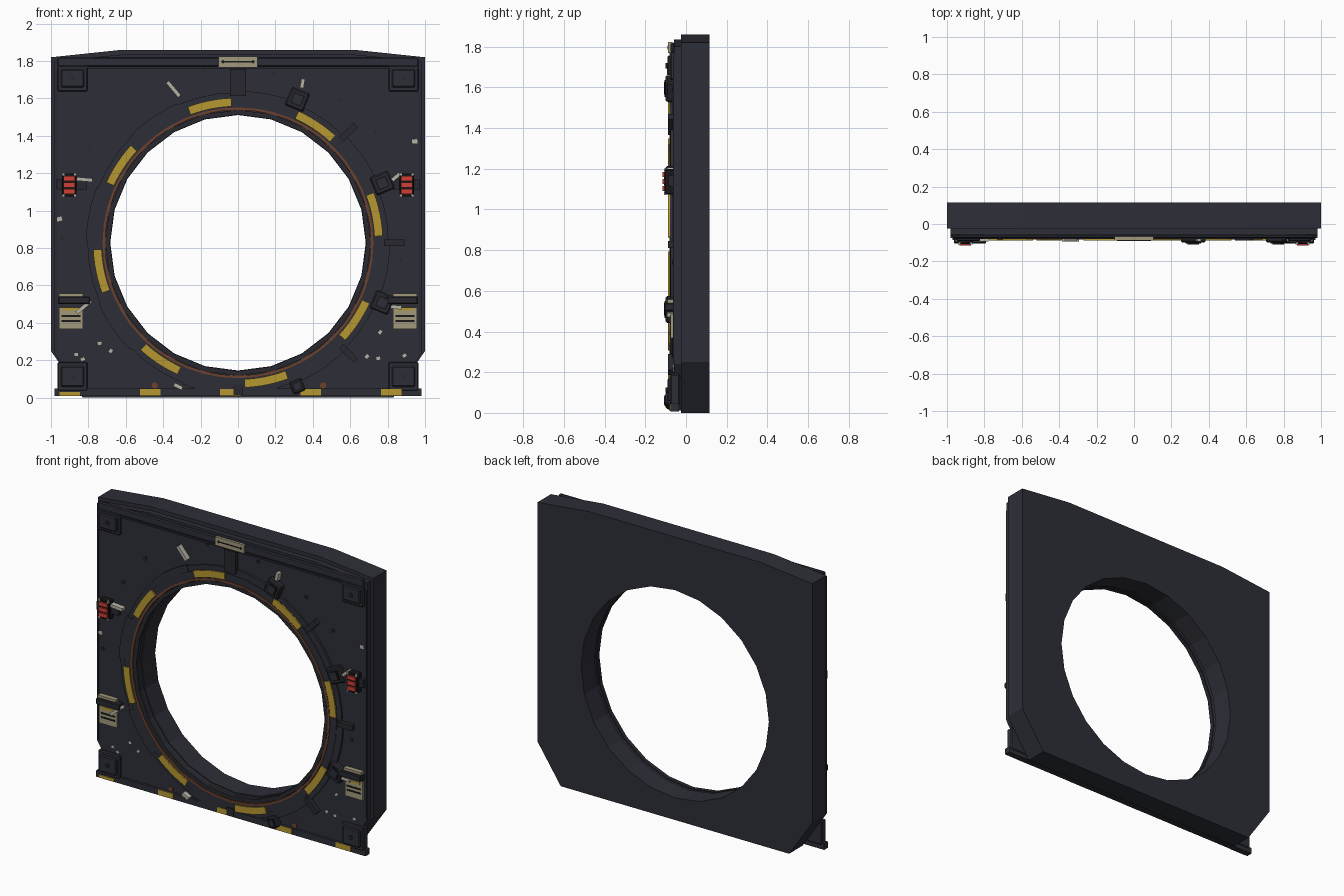
import bpy, bmesh, math, random
from mathutils import Matrix, Vector

old = bpy.data.objects.get("Cube")
if old:
    bpy.data.objects.remove(old, do_unlink=True)
random.seed(4)
CZ = 0.828  # height of the opening's centre


def material(name, r, g, b):
    m = bpy.data.materials.new(name)
    m.use_nodes = True
    m.diffuse_color = (r, g, b, 1)
    node = next(n for n in m.node_tree.nodes if n.type == 'BSDF_PRINCIPLED')
    node.inputs["Base Color"].default_value = (r, g, b, 1)
    node.inputs["Roughness"].default_value = 0.7
    return m


STEEL = material("dark steel", 0.027, 0.028, 0.039)
TRIM = material("darker trim", 0.021, 0.022, 0.029)
YELLOW = material("hazard yellow", 0.47, 0.31, 0.03)
COPPER = material("copper", 0.15, 0.052, 0.026)
RED = material("warning red", 0.62, 0.05, 0.035)
BEIGE = material("label beige", 0.36, 0.32, 0.2)
PALE = material("bare metal", 0.47, 0.45, 0.38)
BLACK = material("black", 0.009, 0.009, 0.011)


def finish(bm, name, mat, bevel=0):
    bmesh.ops.recalc_face_normals(bm, faces=bm.faces)
    me = bpy.data.meshes.new(name)
    bm.to_mesh(me)
    bm.free()
    me.materials.append(mat)
    ob = bpy.data.objects.new(name, me)
    bpy.context.collection.objects.link(ob)
    if bevel:
        mod = ob.modifiers.new("bevel", 'BEVEL')
        mod.width = bevel
        mod.segments = 1
    return ob


def box(name, x, z, w, h, y0, y1, mat, rot=0, bevel=0):
    """Box centred at x, z, turned in the front plane by rot degrees."""
    bm = bmesh.new()
    mtx = (Matrix.Translation((x, (y0 + y1) / 2, z))
           @ Matrix.Rotation(-math.radians(rot), 4, 'Y')
           @ Matrix.Diagonal((w, y1 - y0, h, 1)))
    bmesh.ops.create_cube(bm, size=1, matrix=mtx)
    return finish(bm, name, mat, bevel)


def disc(name, x, z, r, y0, y1, mat, sides=8):
    bm = bmesh.new()
    mtx = Matrix.Translation((x, (y0 + y1) / 2, z)) @ Matrix.Rotation(math.pi / 2, 4, 'X')
    bmesh.ops.create_cone(bm, cap_ends=True, segments=sides, radius1=r, radius2=r,
                          depth=y1 - y0, matrix=mtx)
    return finish(bm, name, mat)


def polar(r, deg):
    a = math.radians(deg)
    return r * math.cos(a), CZ + r * math.sin(a)


def arc(name, r0, r1, a0, a1, y0, y1, mat, n):
    """Flat ring, or a piece of one, around the opening."""
    bm = bmesh.new()
    full = abs(a1 - a0) >= 360
    loops = []
    for i in range(n if full else n + 1):
        a = a0 + (a1 - a0) * i / n
        ring = []
        for r, y in ((r0, y0), (r1, y0), (r1, y1), (r0, y1)):
            x, z = polar(r, a)
            ring.append(bm.verts.new((x, y, z)))
        loops.append(ring)
    if not full:
        bm.faces.new(loops[0])
        bm.faces.new(loops[-1])
    for i in range(n):
        p, q = loops[i], loops[(i + 1) % len(loops)]
        for k in range(4):
            j = (k + 1) % 4
            bm.faces.new((p[k], p[j], q[j], q[k]))
    return finish(bm, name, mat)


def slab(name, half, hole, y0, y1, mat):
    """Mirrored outline with a 24-sided opening, pushed back from y0 to y1."""
    outline = half + [(-x, z) for x, z in reversed(half)]
    bm = bmesh.new()
    edges = []
    for pts in (outline, [polar(hole, i * 15) for i in range(24)]):
        vs = [bm.verts.new((x, y0, z)) for x, z in pts]
        edges += [bm.edges.new((vs[i - 1], vs[i])) for i in range(len(vs))]
    bmesh.ops.triangle_fill(bm, use_beauty=True, edges=edges, normal=Vector((0, -1, 0)))
    out = bmesh.ops.extrude_face_region(bm, geom=bm.faces[:])
    moved = [v for v in out["geom"] if isinstance(v, bmesh.types.BMVert)]
    bmesh.ops.translate(bm, verts=moved, vec=(0, y1 - y0, 0))
    return finish(bm, name, mat)


# Main frame and front panel
slab("frame_body", [(0.83, 0), (1, 0.25), (1, 1.82), (0.62, 1.86)], 0.683, -0.025, 0.115, STEEL)
slab("front_panel", [(0.83, 0.012), (0.982, 0.24), (0.982, 1.8), (0.61, 1.835)], 0.69, -0.06, -0.02, STEEL)

# Rings around the opening
arc("outer_ring", 0.76, 0.805, 0, 360, -0.07, -0.05, STEEL, 48)
arc("middle_ring", 0.722, 0.77, 0, 360, -0.078, -0.05, STEEL, 48)
arc("copper_ring", 0.71, 0.724, 0, 360, -0.082, -0.05, COPPER, 48)
arc("inner_ring", 0.685, 0.711, 0, 360, -0.078, -0.05, TRIM, 24)
for k in range(8):
    mid = 11.5 + 45 * k
    arc("hazard_segment", 0.73, 0.775, mid - 8.8, mid + 8.8, -0.088, -0.079, YELLOW, 6)
    arc("ring_segment", 0.765, 0.812, mid + 12, mid + 33, -0.075, -0.05, STEEL, 6)

# Clamps and stops along the ring
for a in (67.5, 22.5, -22.5, -67.5):
    r = 0.835 if abs(a) < 60 else 0.83
    x, z = polar(r, a)
    size = 0.105 if a > -60 else 0.07
    box("ring_clamp", x, z, size, size, -0.1, -0.055, TRIM, a, 0.008)
    box("clamp_recess", x, z, size * .6, size * .6, -0.105, -0.099, BLACK, a)
    box("clamp_window", x, z, size * .45, size * .45, -0.109, -0.104, STEEL, a)
for a in (45, 0, -45):
    x, z = polar(0.835, a)
    box("ring_stop", x, z, 0.11, 0.035, -0.088, -0.055, TRIM, a)
box("top_post", 0, 1.685, 0.085, 0.145, -0.085, -0.055, TRIM)
box("bottom_post", 0, 0.04, 0.05, 0.05, -0.085, -0.055, TRIM)

# Top rail with direction tag
box("top_rail", 0, 1.795, 1.93, 0.05, -0.075, -0.055, STEEL, 0, 0.006)
box("top_rail_lip", 0, 1.765, 1.93, 0.012, -0.08, -0.055, TRIM)
box("direction_tag", 0, 1.796, 0.21, 0.056, -0.088, -0.07, BEIGE)
box("tag_line", 0, 1.796, 0.16, 0.007, -0.09, -0.087, BLACK)
for s in (-1, 1):
    box("tag_arrow_end", s * 0.08, 1.796, 0.014, 0.014, -0.09, -0.087, BLACK, 45)

# Bottom rail with hazard patches
box("bottom_rail", 0, 0.028, 1.96, 0.04, -0.075, -0.035, STEEL)
for i in range(5):
    half = i == 0
    box("rail_patch", -0.9 + 0.43 * i, 0.02 if half else 0.029, 0.11,
        0.02 if half else 0.036, -0.08, -0.074, YELLOW)

# Parts found on both sides
for s in (-1, 1):
    for z, h in ((1.707, 0.14), (0.113, 0.155)):
        box("corner_plate", s * 0.885, z, 0.16, h, -0.078, -0.03, STEEL, 0, 0.006)
        box("corner_pad", s * 0.885, z, 0.125, h - 0.045, -0.092, -0.07, STEEL, 0, 0.006)
        disc("corner_bolt", s * 0.885, z, 0.013, -0.1, -0.09, TRIM)
    box("side_rail", s * 0.975, 1.0, 0.012, 1.5, -0.065, -0.05, TRIM)

    # Warning lamp on its bracket
    box("lamp_bracket", s * 0.89, 1.14, 0.16, 0.052, -0.085, -0.055, TRIM)
    box("lamp_housing", s * 0.902, 1.137, 0.078, 0.125, -0.106, -0.055, BLACK, 0, 0.005)
    for dz in (-0.035, 0, 0.035):
        box("lamp_bar", s * 0.902, 1.137 + dz, 0.06, 0.025, -0.115, -0.1, RED)
    for dx in (-0.032, 0.032):
        for dz in (-0.058, 0.058):
            box("lamp_chip", s * 0.902 + dx, 1.137 + dz, 0.012, 0.014, -0.109, -0.1, PALE)

    # Printed label with a bracket above it
    box("label_bracket", s * 0.877, 0.52, 0.17, 0.04, -0.105, -0.055, TRIM, 0, 0.005)
    box("label_strip", s * 0.893, 0.549, 0.128, 0.016, -0.09, -0.055, BEIGE)
    box("label_plate", s * 0.893, 0.425, 0.128, 0.115, -0.075, -0.055, BEIGE)
    box("label_stripe", s * 0.893, 0.474, 0.09, 0.014, -0.078, -0.074, YELLOW)
    for z in (0.437, 0.41):
        box("label_line", s * 0.893, z, 0.1, 0.01, -0.078, -0.074, BLACK)

# Bare metal scrapes: x, z, length, angle
for x, z, length, rot in ((-0.345, 1.65, 0.1, -50), (0.345, 1.68, 0.05, 80),
                          (-0.82, 1.166, 0.085, -5), (0.845, 1.18, 0.055, 40),
                          (-0.825, 0.485, 0.1, 40), (0.845, 0.484, 0.06, -5),
                          (-0.32, 0.06, 0.05, -25), (0.315, 0.066, 0.055, 25)):
    box("scrape", x, z, length, 0.02, -0.094, -0.058, PALE, rot)

# Small paint chips
for x, z in ((-0.955, 0.955), (0.945, 1.37), (-0.64, 0.35), (-0.74, 0.29), (-0.865, 0.23),
             (-0.83, 0.205), (-0.68, 0.25), (0.76, 0.35), (0.69, 0.22), (0.75, 0.21), (0.89, 0.225)):
    big = 0.028 if z > 0.9 else 0.02
    box("paint_chip", x, z, big, big * 0.8, -0.064, -0.058, PALE, random.uniform(0, 60))
for x in (-0.445, 0.455):
    disc("rust_spot", x, 0.065, 0.018, -0.065, -0.058, COPPER, 7)

# Panel bolts
for x, z in ((-0.63, 1.53), (0.54, 1.59), (0.735, 1.42), (-0.79, 1.33), (-0.94, 0.855),
             (0.87, 0.74), (-0.18, 1.745), (0.19, 1.73)):
    disc("panel_bolt", x, z, 0.011, -0.068, -0.055, TRIM)
